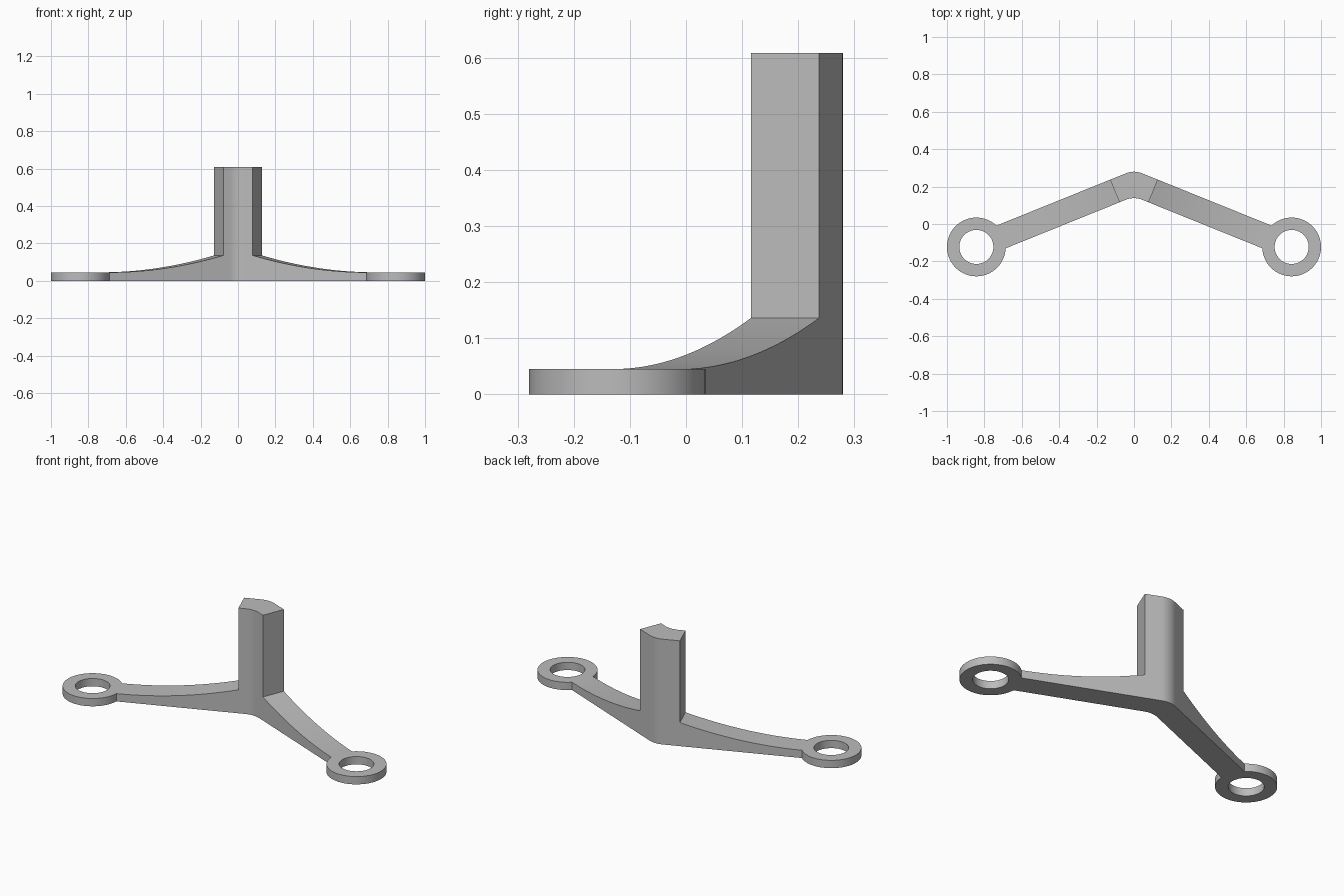
import bpy, bmesh
from math import radians, sin, cos, pi, sqrt
from mathutils import Vector

cube = bpy.data.objects.get("Cube")
if cube:
    bpy.data.objects.remove(cube, do_unlink=True)

grey = bpy.data.materials.new("plain grey")
grey.use_nodes = True
grey.diffuse_color = (0.5, 0.5, 0.5, 1)
grey.node_tree.nodes["Principled BSDF"].inputs["Base Color"].default_value = (0.5, 0.5, 0.5, 1)

ANGLE = radians(22)
ALONG = Vector((cos(ANGLE), -sin(ANGLE), 0))
ACROSS = Vector((sin(ANGLE), cos(ANGLE), 0))
ROOT = Vector((0.1025, 0.1765, 0))      # middle of the column's side face
HALF = 0.0655                           # half the arm width
REACH = 0.7985                          # root to ring centre
RING_R, HOLE_R, RING_H = 0.157, 0.091, 0.045
ROOT_H, COLUMN_H = 0.136, 0.608
BEND_R = 0.115


def finish(bm, name):
    bmesh.ops.recalc_face_normals(bm, faces=bm.faces)
    mesh = bpy.data.meshes.new(name)
    bm.to_mesh(mesh)
    bm.free()
    mesh.materials.append(grey)
    obj = bpy.data.objects.new(name, mesh)
    bpy.context.collection.objects.link(obj)
    bpy.ops.object.select_all(action='DESELECT')
    obj.select_set(True)
    bpy.context.view_layer.objects.active = obj
    bpy.ops.object.shade_smooth_by_angle(angle=radians(30))
    return obj


def bent_edge(side):
    """Column edge in plan, left to right, with a rounded bend in the middle."""
    end = ROOT + ACROSS * HALF * side
    apex_y = end.y + end.x * sin(ANGLE) / cos(ANGLE)
    centre_y = apex_y - BEND_R / cos(ANGLE)
    arc = [(BEND_R * sin(t), centre_y + BEND_R * cos(t))
           for t in (ANGLE * k / 6 for k in range(-6, 7))]
    return [(-end.x, end.y)] + arc + [(end.x, end.y)]


def make_column():
    bm = bmesh.new()
    front, back = bent_edge(-1), bent_edge(1)
    rows = [[bm.verts.new((x, y, z)) for x, y in edge]
            for edge, z in ((front, 0), (back, 0), (back, COLUMN_H), (front, COLUMN_H))]
    for r in range(4):
        a, b = rows[r], rows[(r + 1) % 4]
        for i in range(len(a) - 1):
            bm.faces.new((a[i], a[i + 1], b[i + 1], b[i]))
    for i in (0, -1):
        bm.faces.new([row[i] for row in rows])
    finish(bm, "column")


def arm_height(s):
    flat_at = REACH - sqrt(RING_R ** 2 - HALF ** 2)
    return RING_H + (ROOT_H - RING_H) * max(0, 1 - s / flat_at) ** 2


def make_arm(mirror, name):
    """Tapering arm whose far end follows the ring's outer wall."""
    bm = bmesh.new()
    steps, lanes = 24, 8
    top, bottom = [], []
    for i in range(steps + 1):
        upper, lower = [], []
        for j in range(lanes + 1):
            v = HALF * (2 * j / lanes - 1)
            s = (REACH - sqrt(RING_R ** 2 - v * v) + 0.001) * i / steps
            p = ROOT + ALONG * s + ACROSS * v
            upper.append(bm.verts.new((p.x * mirror, p.y, arm_height(s))))
            lower.append(bm.verts.new((p.x * mirror, p.y, 0)))
        top.append(upper)
        bottom.append(lower)
    for grid in (top, bottom):
        for i in range(steps):
            for j in range(lanes):
                bm.faces.new((grid[i][j], grid[i + 1][j], grid[i + 1][j + 1], grid[i][j + 1]))
    for i in range(steps):
        for j in (0, lanes):
            bm.faces.new((top[i][j], top[i + 1][j], bottom[i + 1][j], bottom[i][j]))
    for i in (0, steps):
        for j in range(lanes):
            bm.faces.new((top[i][j], top[i][j + 1], bottom[i][j + 1], bottom[i][j]))
    finish(bm, name)


def make_ring(mirror, name):
    bm = bmesh.new()
    centre = ROOT + ALONG * REACH
    section = ((HOLE_R, 0), (RING_R, 0), (RING_R, RING_H), (HOLE_R, RING_H))
    count = 96
    loops = [[bm.verts.new((mirror * (centre.x + r * cos(t)), centre.y + r * sin(t), z))
              for r, z in section]
             for t in (2 * pi * k / count for k in range(count))]
    for k in range(count):
        a, b = loops[k], loops[(k + 1) % count]
        for i in range(4):
            n = (i + 1) % 4
            bm.faces.new((a[i], b[i], b[n], a[n]))
    finish(bm, name)


make_column()
for mirror, side in ((1, "left"), (-1, "right")):
    make_arm(mirror, side + "_arm")
    make_ring(mirror, side + "_mounting_ring")
